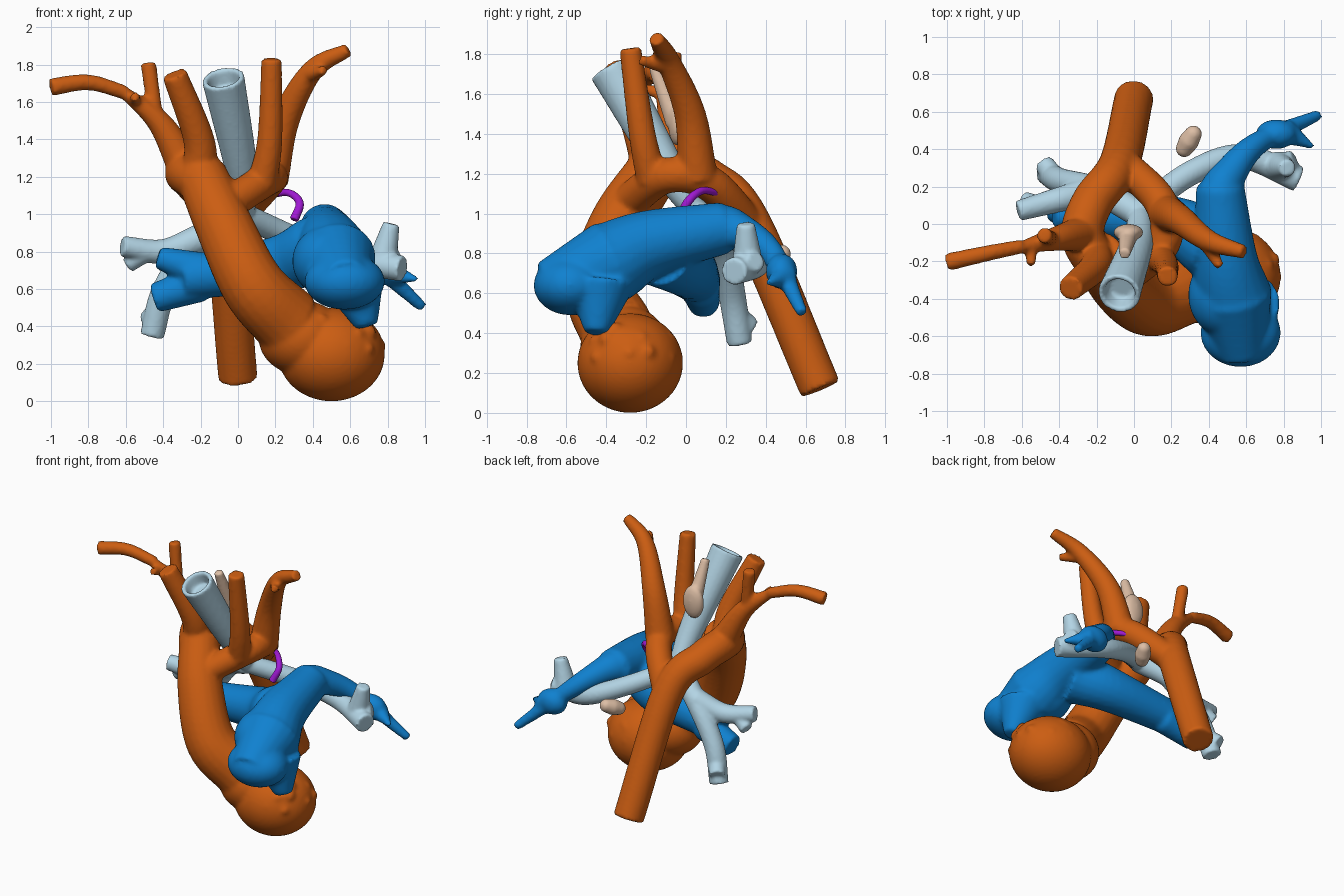
import bpy, bmesh, math, random
from mathutils import Vector, Matrix

random.seed(4)


def spline(pts, steps=8):
    """Catmull-Rom resampling of a path."""
    p = [Vector(q) for q in pts]
    p = [p[0] * 2 - p[1]] + p + [p[-1] * 2 - p[-2]]
    out = []
    for i in range(1, len(p) - 2):
        a, b, c, d = p[i - 1:i + 3]
        for t in (k / steps for k in range(steps)):
            out.append(0.5 * (2 * b + (c - a) * t + (2 * a - 5 * b + 4 * c - d) * t * t
                              + (3 * b - a - 3 * c + d) * t ** 3))
    return out + [p[-2]]


def tube(bm, r0, r1, *pts, recess=0, sides=20):
    """Capped tube tapering from r0 to r1; recess hollows out its last end."""
    pos = spline(pts)
    n = len(pos)
    dirs = [(pos[min(i + 1, n - 1)] - pos[max(i - 1, 0)]).normalized() for i in range(n)]
    rows = [(c, d, r0 + (r1 - r0) * i / (n - 1)) for i, (c, d) in enumerate(zip(pos, dirs))]
    if recess:
        rows += [(pos[-1], dirs[-1], r1 * 0.76), (pos[-1] - dirs[-1] * recess, dirs[-1], r1 * 0.62)]
    prev, side, rings = dirs[0], dirs[0].orthogonal().normalized(), []
    for c, d, r in rows:
        side = prev.rotation_difference(d) @ side
        side = (side - d * side.dot(d)).normalized()
        prev, up = d, d.cross(side)
        rings.append([bm.verts.new(c + r * (math.cos(a) * side + math.sin(a) * up))
                      for a in (math.tau * k / sides for k in range(sides))])
    for a, b in zip(rings, rings[1:]):
        for k in range(sides):
            j = (k + 1) % sides
            bm.faces.new((a[k], a[j], b[j], b[k]))
    bm.faces.new(rings[0][::-1])
    bm.faces.new(rings[-1])


def blob(bm, centre, size):
    m = Matrix.Translation(centre) @ Matrix.Diagonal((*size, 1))
    bmesh.ops.create_icosphere(bm, subdivisions=4, radius=1, matrix=m)


def finish(bm, name, color, voxel=0.014, smooth=4):
    """Fuse the overlapping pieces into one smooth organic skin."""
    me = bpy.data.meshes.new(name)
    bm.to_mesh(me)
    bm.free()
    ob = bpy.data.objects.new(name, me)
    bpy.context.collection.objects.link(ob)
    mat = bpy.data.materials.new(name + "_color")
    mat.diffuse_color = (*color, 1)
    me.materials.append(mat)
    rm = ob.modifiers.new("fuse", 'REMESH')
    rm.mode, rm.voxel_size, rm.use_smooth_shade = 'VOXEL', voxel, True
    sm = ob.modifiers.new("soften", 'SMOOTH')
    sm.factor, sm.iterations = 0.5, smooth
    bpy.context.view_layer.objects.active = ob
    for m in ("fuse", "soften"):
        bpy.ops.object.modifier_apply(modifier=m)


# Aorta: ascending trunk, right arch with descending trunk, left arch
bm = bmesh.new()
tube(bm, 0.19, 0.135, (0.27, -0.35, 0.42), (0.08, -0.43, 0.62), (-0.08, -0.33, 0.95), (-0.2, -0.16, 1.22))
tube(bm, 0.12, 0.105, (-0.19, -0.22, 1.17), (-0.275, -0.06, 1.22), (-0.22, 0.12, 1.16),
     (-0.08, 0.32, 0.95), (0, 0.675, 0.12))
tube(bm, 0.09, 0.09, (-0.06, -0.3, 1.05), (0.16, -0.1, 1.19), (0.14, 0.12, 1.15), (-0.07, 0.33, 0.92))

# Carotids
tube(bm, 0.1, 0.067, (-0.21, -0.17, 1.2), (-0.21, -0.23, 1.4), (-0.34, -0.345, 1.75))
tube(bm, 0.08, 0.055, (0.13, -0.17, 1.17), (0.17, -0.22, 1.4), (0.18, -0.28, 1.83))

# Subclavian arteries with twigs
tube(bm, 0.1, 0.03, (-0.27, -0.05, 1.23), (-0.42, -0.08, 1.49), (-0.62, -0.13, 1.66))
tube(bm, 0.038, 0.048, (-0.6, -0.12, 1.65), (-0.8, -0.16, 1.705), (-1.0, -0.205, 1.68))
tube(bm, 0.04, 0.042, (-0.44, -0.08, 1.52), (-0.48, -0.06, 1.81))
tube(bm, 0.035, 0.025, (-0.55, -0.11, 1.6), (-0.55, -0.22, 1.63))
tube(bm, 0.1, 0.037, (0.17, 0.06, 1.18), (0.25, 0.02, 1.5), (0.4, -0.09, 1.77), (0.59, -0.15, 1.88))
tube(bm, 0.045, 0.025, (0.38, -0.09, 1.74), (0.46, -0.23, 1.77))

# Ventricle with rough muscular ridges
centre = Vector((0.5, -0.28, 0.25))
blob(bm, centre, (0.285, 0.265, 0.25))
blob(bm, (0.34, -0.31, 0.34), (0.23, 0.22, 0.2))
blob(bm, (0.58, -0.28, 0.27), (0.2, 0.22, 0.2))
for i in range(26):
    a, h = random.uniform(0, math.tau), random.uniform(0.05, 0.8)
    w = 0.26 * math.sqrt(1 - h * h)
    blob(bm, centre + Vector((w * math.cos(a), w * math.sin(a) * 0.9, 0.24 * h)),
         [random.uniform(0.025, 0.05)] * 3)
finish(bm, "aorta_and_ventricle", (0.60, 0.11, 0.006))

# Pulmonary artery: trunk, tapering left branch, forked right branch
bm = bmesh.new()
tube(bm, 0.13, 0.21, (0.58, -0.7, 0.63), (0.53, -0.38, 0.76))
tube(bm, 0.21, 0.13, (0.53, -0.39, 0.75), (0.49, -0.18, 0.85), (0.46, 0.2, 0.93))
blob(bm, (0.57, -0.58, 0.64), (0.215, 0.185, 0.15))
blob(bm, (0.48, -0.38, 0.75), (0.19, 0.22, 0.19))
tube(bm, 0.17, 0.06, (0.62, -0.43, 0.64), (0.69, -0.45, 0.4))
tube(bm, 0.13, 0.03, (0.46, 0.16, 0.93), (0.5, 0.25, 0.92), (0.66, 0.43, 0.8), (0.99, 0.585, 0.5))
blob(bm, (0.76, 0.48, 0.71), (0.11, 0.08, 0.09))
tube(bm, 0.07, 0.015, (0.8, 0.5, 0.69), (0.96, 0.41, 0.65))
tube(bm, 0.185, 0.115, (0.42, -0.12, 0.81), (0.2, 0, 0.73), (-0.28, 0.06, 0.66))
tube(bm, 0.1, 0.06, (-0.2, 0.05, 0.7), (-0.43, 0.04, 0.77))
tube(bm, 0.1, 0.08, (-0.2, 0.07, 0.63), (-0.45, 0.09, 0.55))
finish(bm, "pulmonary_artery", (0.005, 0.22, 0.63), smooth=10)

# Airway: open trachea, both main bronchi with forked ends
bm = bmesh.new()
tube(bm, 0.055, 0.115, (0.03, 0.08, 0.97), (0.02, -0.09, 1.22), (-0.08, -0.375, 1.73), recess=0.09)
tube(bm, 0.075, 0.065, (0.02, 0.06, 1), (-0.2, 0.18, 0.87), (-0.39, 0.23, 0.6), (-0.46, 0.27, 0.35))
tube(bm, 0.08, 0.055, (-0.2, 0.18, 0.87), (-0.4, 0.13, 0.8), (-0.62, 0.07, 0.83))
tube(bm, 0.05, 0.045, (-0.5, 0.1, 0.79), (-0.59, 0.13, 0.73))
tube(bm, 0.055, 0.055, (-0.42, 0.24, 0.5), (-0.48, 0.32, 0.43))
tube(bm, 0.065, 0.07, (0.02, 0.06, 1), (0.3, 0.27, 0.87), (0.58, 0.36, 0.76), (0.88, 0.24, 0.71))
tube(bm, 0.08, 0.045, (0.77, 0.31, 0.74), (0.82, 0.3, 0.95))
tube(bm, 0.065, 0.05, (0.78, 0.31, 0.74), (0.86, 0.35, 0.76))
finish(bm, "airway", (0.45, 0.66, 0.78), 0.012, 3)

# Oesophagus: two separate segments
beige = (0.73, 0.52, 0.38)
bm = bmesh.new()
tube(bm, 0.03, 0.055, (-0.05, -0.16, 1.74), (-0.03, -0.05, 1.46))
blob(bm, (-0.03, -0.045, 1.46), (0.08, 0.045, 0.12))
finish(bm, "upper_oesophagus", beige, 0.01, 6)
bm = bmesh.new()
for k in range(-3, 4):
    blob(bm, Vector((0.293, 0.442, 0.78)) + Vector((0.008, 0.013, 0.006)) * k, [0.055 - 0.003 * abs(k)] * 3)
finish(bm, "lower_oesophagus", beige, 0.01)

# Ligament looping from the left arch to the pulmonary artery
bm = bmesh.new()
tube(bm, 0.017, 0.025, (0.17, 0.17, 1.1), (0.27, 0.08, 1.115), (0.33, 0.01, 1.06), (0.3, -0.03, 0.97))
finish(bm, "ligament", (0.35, 0.01, 0.65), 0.007, 2)
